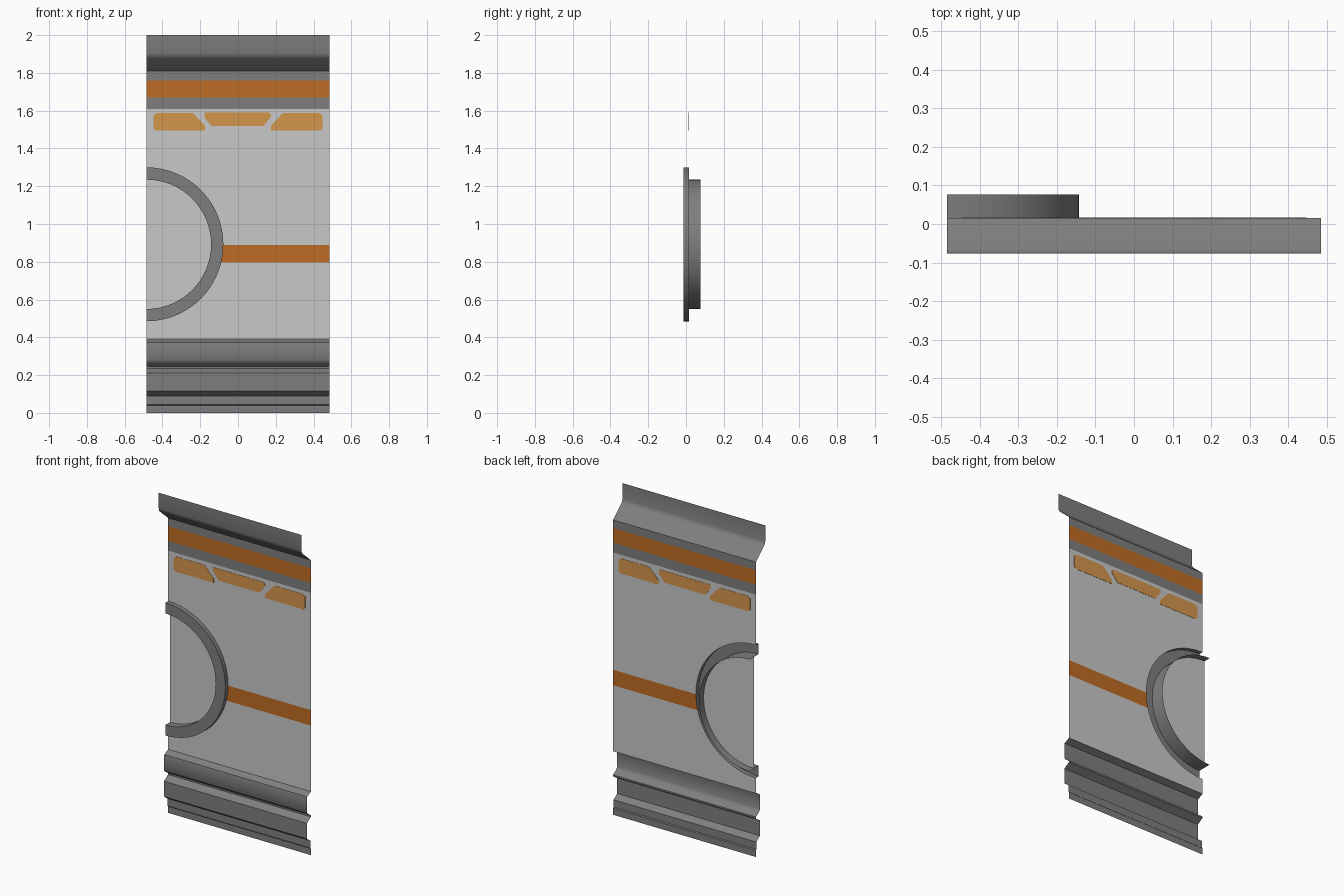
import bpy, bmesh, math

if "Cube" in bpy.data.objects:
    bpy.data.objects.remove(bpy.data.objects["Cube"])

W = 0.485            # half width of the panel
Y = 0.015            # plane of the wall sheet
CX, CZ = -W, 0.8925  # centre of the half round opening
R_OUT, R_IN = 0.4075, 0.3425
N = 32


def mat(name, col):
    m = bpy.data.materials.new(name)
    m.diffuse_color = (*col, 1)
    m.use_nodes = True
    m.node_tree.nodes["Principled BSDF"].inputs["Base Color"].default_value = m.diffuse_color
    return m


LIGHT = mat("light grey", (0.58, 0.58, 0.58))
DARK = mat("dark grey", (0.215, 0.212, 0.212))
ORANGE = mat("burnt orange", (0.52, 0.150, 0.018))
AMBER = mat("amber", (0.66, 0.305, 0.073))


def finish(name, bm, mats, smooth=False):
    me = bpy.data.meshes.new(name)
    bm.to_mesh(me)
    bm.free()
    for m in mats:
        me.materials.append(m)
    ob = bpy.data.objects.new(name, me)
    bpy.context.collection.objects.link(ob)
    if smooth:
        bpy.ops.object.select_all(action='DESELECT')
        ob.select_set(True)
        bpy.context.view_layer.objects.active = ob
        bpy.ops.object.shade_smooth_by_angle(angle=math.radians(32))
    return ob


def strip(bm, a, b):
    """Quads between two equally long point rows."""
    va = [bm.verts.new(p) for p in a]
    vb = [bm.verts.new(p) for p in b]
    return [bm.faces.new((va[i], va[i + 1], vb[i + 1], vb[i])) for i in range(len(a) - 1)]


def extrude_profile(name, prof, mats):
    """Sheet swept across the width from (y, z) points running downwards."""
    bm = bmesh.new()
    faces = strip(bm, [(-W, y, z) for y, z in prof], [(W, y, z) for y, z in prof])
    if len(mats) > 1:
        for f in faces:
            f.material_index = int(1.67 < f.calc_center_median().z < 1.76)
    return finish(name, bm, mats, True)


def arc(r, y):
    return [(CX + r * math.cos(t), y, CZ + r * math.sin(t))
            for t in (math.pi / 2 - math.pi * i / N for i in range(N + 1))]


# top flange, slope and striped band
extrude_profile("top_trim", [(-0.077, 2.0), (-0.077, 1.905), (-0.072, 1.888), (-0.063, 1.878),
                             (Y, 1.81), (Y, 1.76), (Y, 1.67), (Y, 1.61)], [DARK, ORANGE])

# ribbed skirting at the bottom
extrude_profile("bottom_skirting", [(Y, 0.39), (-0.022, 0.372), (-0.025, 0.36), (-0.025, 0.28),
                                    (-0.018, 0.267), (Y, 0.245), (Y, 0.235), (-0.025, 0.21),
                                    (-0.025, 0.115), (0.010, 0.09), (0.010, 0.045), (Y, 0.04),
                                    (Y, 0.0)], [DARK])

# main wall sheet with round cut-out and lower stripe
bm = bmesh.new()
outline = [(-W, Y, 0.39), (W, Y, 0.39), (W, Y, 1.61), (-W, Y, 1.61)] + arc(R_OUT, Y)
bm.faces.new([bm.verts.new(p) for p in outline])
for z in (0.795, 0.89):
    bmesh.ops.bisect_plane(bm, geom=bm.verts[:] + bm.edges[:] + bm.faces[:],
                           plane_co=(0, 0, z), plane_no=(0, 0, 1))
for f in bm.faces:
    zs = [v.co.z for v in f.verts]
    f.material_index = int(min(zs) > 0.79 and max(zs) < 0.9)
finish("wall_sheet", bm, [LIGHT, ORANGE])

# half round frame: outer lip, front face, deep sleeve
bm = bmesh.new()
section = [(R_OUT, Y), (R_OUT, -0.012), (R_IN, -0.012), (R_IN, 0.077)]
for a, b in zip(section, section[1:]):
    strip(bm, arc(*a), arc(*b))
bmesh.ops.remove_doubles(bm, verts=bm.verts[:], dist=1e-5)
finish("round_frame", bm, [DARK], True)

# recessed half disc
bm = bmesh.new()
bm.faces.new([bm.verts.new(p) for p in reversed(arc(R_IN, 0.033))])
for f in bm.faces:
    f.normal_update()
    if f.normal.y > 0:
        f.normal_flip()
finish("recessed_disc", bm, [LIGHT])


# amber marker plates, visible on both sides of the sheet
def plate(name, pts):
    bm = bmesh.new()
    t = 0.0015
    front = bm.faces.new([bm.verts.new((x, Y - t, z)) for x, z in pts])
    out = bmesh.ops.extrude_face_region(bm, geom=[front], use_keep_orig=True)
    for v in out["geom"]:
        if isinstance(v, bmesh.types.BMVert):
            v.co.y = Y + t
    bmesh.ops.recalc_face_normals(bm, faces=bm.faces[:])
    finish(name, bm, [AMBER])


side = [(-0.435, 1.495), (-0.447, 1.507), (-0.447, 1.575), (-0.43, 1.588), (-0.245, 1.588),
        (-0.23, 1.58), (-0.175, 1.52), (-0.175, 1.495)]
plate("left_marker", side)
plate("right_marker", [(-x, z) for x, z in side])
plate("middle_marker", [(-0.14, 1.518), (-0.178, 1.565), (-0.178, 1.59), (0.165, 1.59),
                        (0.177, 1.572), (0.135, 1.518)])
